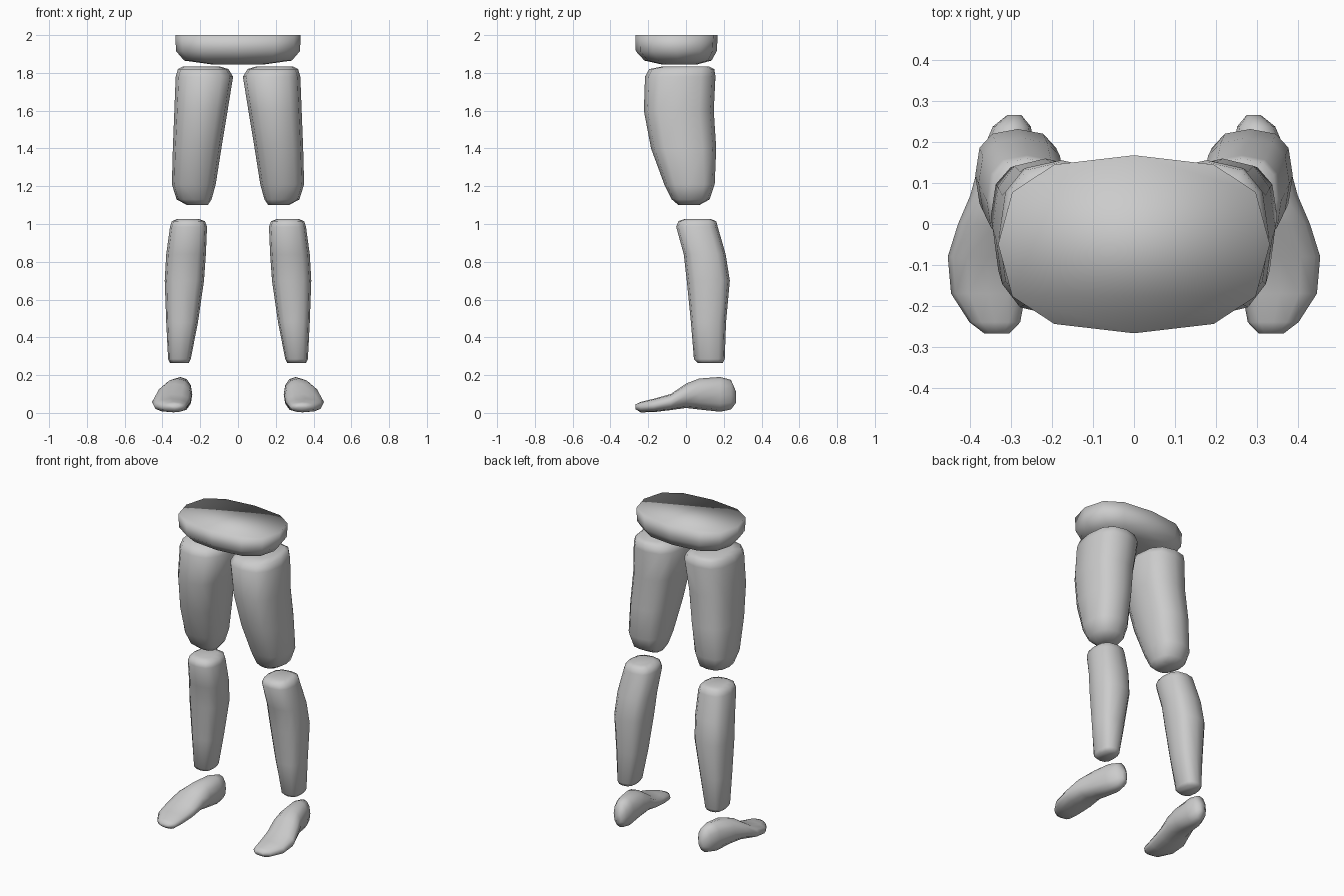
import bpy, bmesh, math

SIDES = 12


def loft(name, sections, axis="z", power=2.6, side=1):
    """Skin boxy-oval rings. Each section: position, x min, x max, other-axis min, max."""
    bm = bmesh.new()
    rings = []
    for p, x0, x1, v0, v1 in sections:
        ring = []
        for i in range(SIDES):
            a = 2 * math.pi * i / SIDES
            c, s = math.cos(a), math.sin(a)
            x = (x0 + x1) / 2 + (x1 - x0) / 2 * math.copysign(abs(c) ** (2 / power), c)
            v = (v0 + v1) / 2 + (v1 - v0) / 2 * math.copysign(abs(s) ** (2 / power), s)
            co = (side * x, v, p) if axis == "z" else (side * x, p, v)
            ring.append(bm.verts.new(co))
        rings.append(ring)
    for lower, upper in zip(rings, rings[1:]):
        for i in range(SIDES):
            j = (i + 1) % SIDES
            bm.faces.new((lower[i], lower[j], upper[j], upper[i]))
    bm.faces.new(rings[0])
    bm.faces.new(rings[-1])
    bmesh.ops.recalc_face_normals(bm, faces=bm.faces[:])
    for f in bm.faces:
        f.smooth = True
    mesh = bpy.data.meshes.new(name)
    bm.to_mesh(mesh)
    bm.free()
    obj = bpy.data.objects.new(name, mesh)
    bpy.context.collection.objects.link(obj)
    return obj


# Pelvis: shallow bowl with a flat cut top
loft("pelvis", [
    (1.845, -0.14, 0.14, -0.13, 0.06),
    (1.865, -0.285, 0.285, -0.22, 0.135),
    (1.915, -0.328, 0.328, -0.266, 0.163),
    (2.0, -0.332, 0.332, -0.267, 0.168),
])

# Leg sections for the +x side, bottom to top
THIGH = [
    (1.10, 0.16, 0.27, -0.04, 0.07),
    (1.13, 0.14, 0.325, -0.075, 0.125),
    (1.21, 0.118, 0.35, -0.115, 0.152),
    (1.40, 0.088, 0.345, -0.185, 0.16),
    (1.60, 0.055, 0.337, -0.223, 0.147),
    (1.78, 0.026, 0.33, -0.217, 0.156),
    (1.82, 0.05, 0.318, -0.195, 0.15),
    (1.835, 0.10, 0.29, -0.12, 0.12),
]
SHIN = [
    (0.265, 0.26, 0.36, 0.06, 0.195),
    (0.285, 0.25, 0.37, 0.042, 0.205),
    (0.48, 0.212, 0.38, 0.026, 0.212),
    (0.70, 0.18, 0.388, 0.004, 0.232),
    (0.84, 0.17, 0.38, -0.012, 0.21),
    (0.985, 0.164, 0.36, -0.052, 0.168),
    (1.015, 0.175, 0.35, -0.04, 0.16),
    (1.027, 0.21, 0.32, -0.005, 0.13),
]
# Foot sections, toe to heel
FOOT = [
    (-0.268, 0.305, 0.365, 0.02, 0.045),
    (-0.24, 0.278, 0.402, 0.003, 0.058),
    (-0.17, 0.265, 0.447, 0.004, 0.075),
    (-0.08, 0.252, 0.455, 0.015, 0.10),
    (0.0, 0.245, 0.43, 0.026, 0.155),
    (0.07, 0.242, 0.40, 0.018, 0.182),
    (0.18, 0.242, 0.37, 0.006, 0.19),
    (0.238, 0.252, 0.345, 0.018, 0.175),
    (0.266, 0.275, 0.31, 0.055, 0.11),
]

# Thighs, shins and feet on both sides
for label, side in (("left", 1), ("right", -1)):
    loft(label + "_thigh", THIGH, side=side)
    loft(label + "_shin", SHIN, power=2.7, side=side)
    loft(label + "_foot", FOOT, axis="y", power=2.2, side=side)
